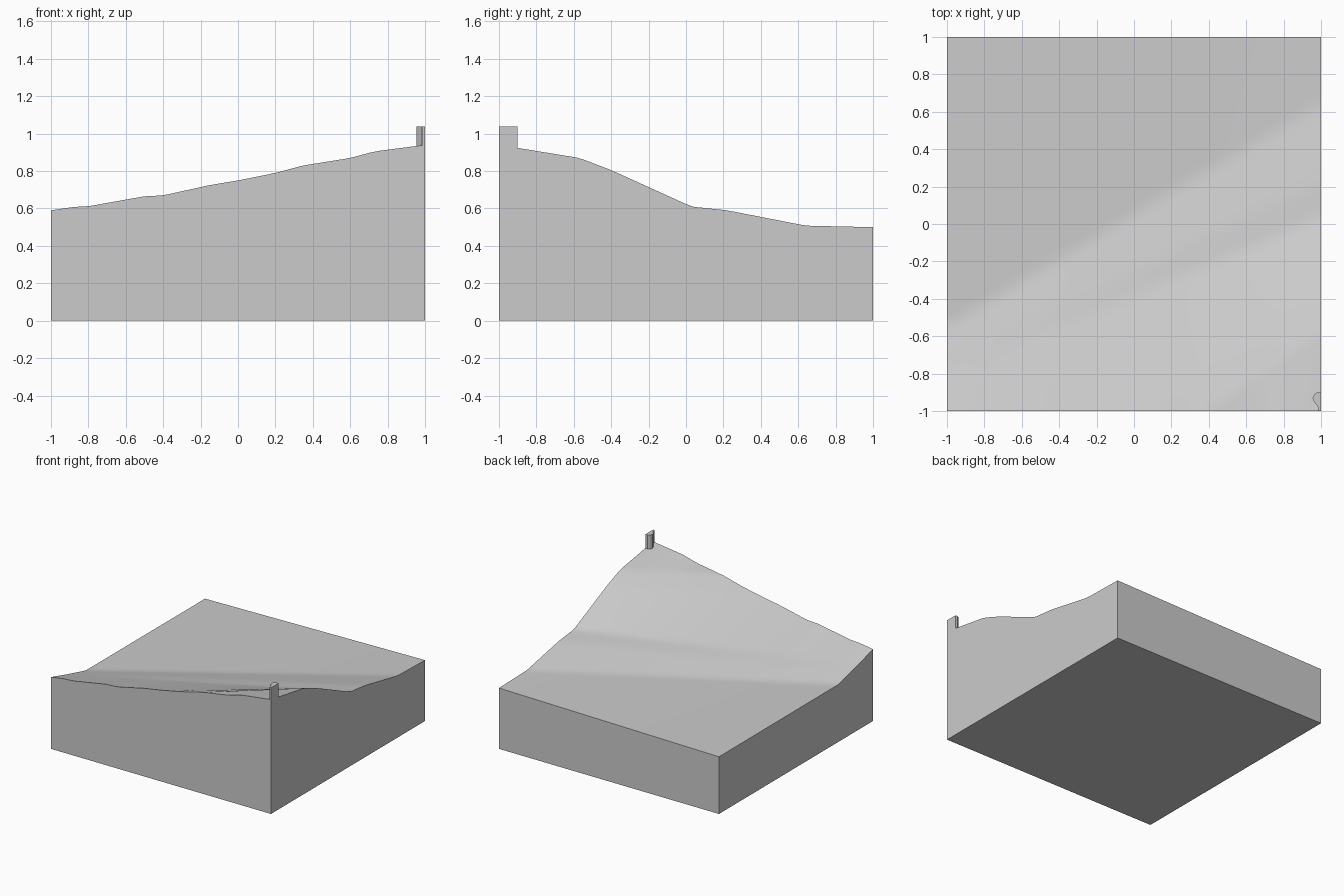
import bpy, bmesh, math

cube = bpy.data.objects.get("Cube")
if cube:
    bpy.data.objects.remove(cube, do_unlink=True)

stone = bpy.data.materials.new("light_grey")
stone.use_nodes = True
grey = (0.6, 0.6, 0.6, 1)
stone.diffuse_color = grey
stone.node_tree.nodes["Principled BSDF"].inputs["Base Color"].default_value = grey


def lerp(a, b, t):
    return a + (b - a) * t


def sample(points, s):
    """Height on a polyline of (position, height) pairs."""
    for (a, za), (b, zb) in zip(points, points[1:]):
        if s <= b:
            return lerp(za, zb, max(0, (s - a) / max(b - a, 1e-6)))
    return points[-1][1]


# Crest of the slope along the front edge
crest = [(-1, .59), (-.88, .608), (-.8, .612), (-.5, .665), (-.4, .67), (-.15, .725),
         (0, .75), (.2, .79), (.35, .83), (.6, .87), (.73, .905), (1, .94)]

# Contour rails: start (x, y, z) and end (y, z) on the high side
rails = [
    ((.4, -1, .84), (-.57, .87)),     # shoulder
    ((.1, -1, .77), (-.4, .805)),     # steep slope
    ((-1, -.8, .535), (.03, .61)),    # upper foot
    ((-1, -.7, .51), (.22, .59)),     # bench
    ((-1, -.55, .472), (.64, .508)),  # lower foot
    ((-1, 1, .47), (1, .5)),          # back edge
]


def ground(x, y):
    profile = [(-1, sample(crest, x))]
    for (x0, y0, z0), (y1, z1) in rails:
        if x > x0 - 1e-6:
            t = (x - x0) / (1 - x0)
            profile.append((lerp(y0, y1, t), lerp(z0, z1, t)))
    return sample(profile, y)


def finish(name, bm):
    bmesh.ops.recalc_face_normals(bm, faces=bm.faces)
    mesh = bpy.data.meshes.new(name)
    bm.to_mesh(mesh)
    bm.free()
    mesh.materials.append(stone)
    obj = bpy.data.objects.new(name, mesh)
    bpy.context.collection.objects.link(obj)
    bpy.ops.object.select_all(action='DESELECT')
    obj.select_set(True)
    bpy.context.view_layer.objects.active = obj
    bpy.ops.object.shade_smooth_by_angle(angle=math.radians(30))


# Terrain block: sculpted top, straight walls and a flat base
bm = bmesh.new()
bmesh.ops.create_grid(bm, x_segments=48, y_segments=48, size=1)
for v in bm.verts:
    v.co.z = ground(v.co.x, v.co.y)
rim = [e for e in bm.edges if e.is_boundary]
walls = bmesh.ops.extrude_edge_only(bm, edges=rim)["geom"]
for v in walls:
    if isinstance(v, bmesh.types.BMVert):
        v.co.z = 0
bmesh.ops.contextual_create(bm, geom=[e for e in walls
                                      if isinstance(e, bmesh.types.BMEdge) and e.is_boundary])
finish("terrain_block", bm)

# Small curved post flush with the high corner
outline = [(1, -1), (1, -.9), (.978, -.9), (.964, -.91), (.955, -.93),
           (.962, -.95), (.976, -.967), (.983, -.98), (.985, -1)]
bm = bmesh.new()
base = bm.faces.new([bm.verts.new((x, y, .915)) for x, y in outline])
top = bmesh.ops.extrude_face_region(bm, geom=[base], use_keep_orig=True)["geom"]
for v in top:
    if isinstance(v, bmesh.types.BMVert):
        v.co.z = 1.037
finish("corner_post", bm)
